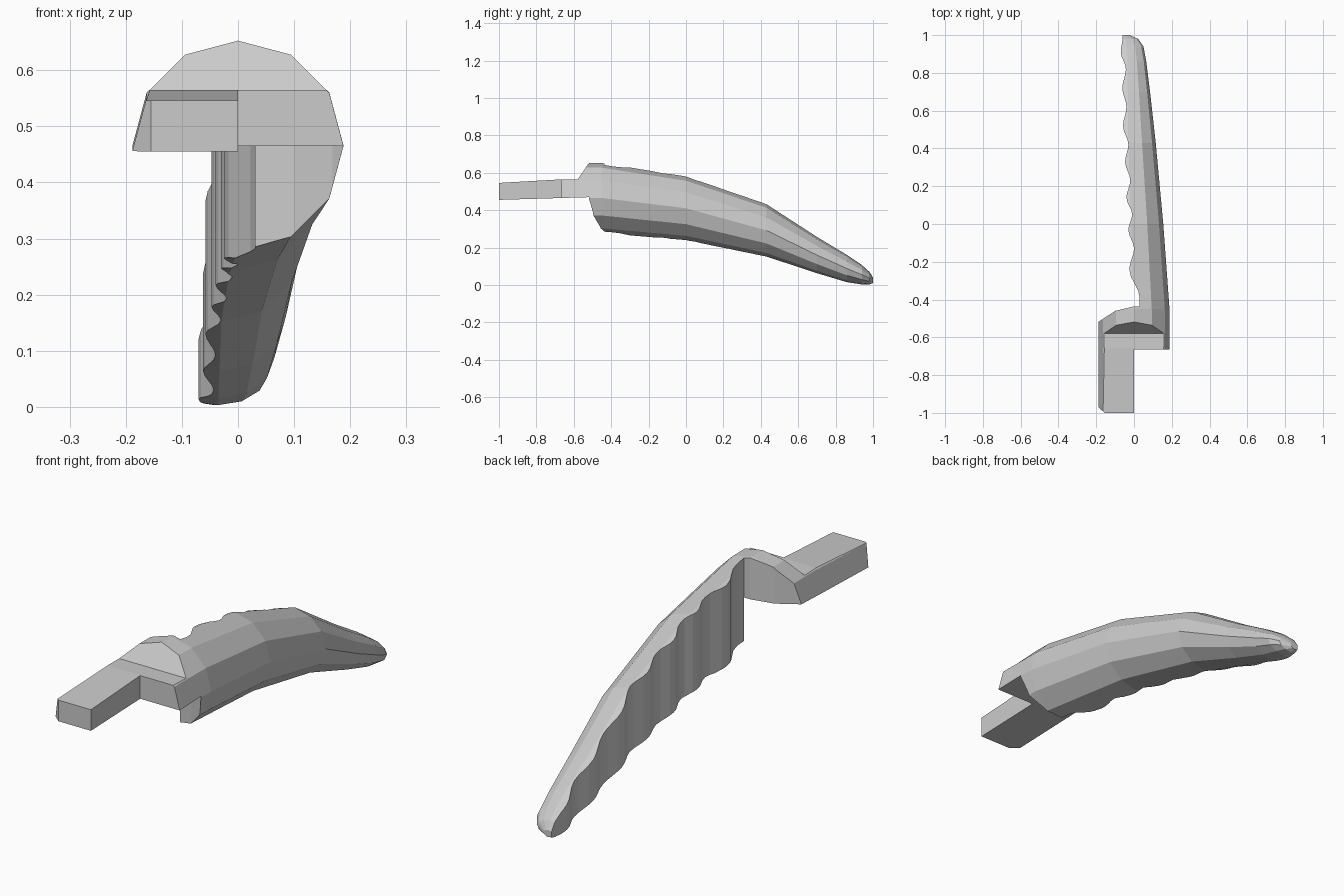
import bpy, bmesh, math

if "Cube" in bpy.data.objects:
    bpy.data.objects.remove(bpy.data.objects["Cube"])

def finish(name, bm):
    bmesh.ops.recalc_face_normals(bm, faces=bm.faces)
    me = bpy.data.meshes.new(name)
    bm.to_mesh(me)
    bm.free()
    ob = bpy.data.objects.new(name, me)
    bpy.context.collection.objects.link(ob)
    return ob

def loft(name, rings, sides=12):
    """Skin elliptical rings (y, cx, cz, rx, rz)."""
    bm = bmesh.new()
    loops = []
    for y, cx, cz, rx, rz in rings:
        loops.append([bm.verts.new((cx + rx * math.cos(2 * math.pi * i / sides), y,
                                    cz + rz * math.sin(2 * math.pi * i / sides)))
                      for i in range(sides)])
    for a, b in zip(loops, loops[1:]):
        for i in range(sides):
            j = (i + 1) % sides
            bm.faces.new((a[i], a[j], b[j], b[i]))
    bm.faces.new(loops[0])
    bm.faces.new(loops[-1])
    return finish(name, bm)

def prism(name, pts, bottom, top):
    """Vertical prism from a plan; bottom and top give z at a point."""
    bm = bmesh.new()
    lo = [bm.verts.new((x, y, bottom(y))) for x, y in pts]
    hi = [bm.verts.new((x, y, top(y))) for x, y in pts]
    bm.faces.new(lo)
    bm.faces.new(hi)
    for i in range(len(pts)):
        j = (i + 1) % len(pts)
        bm.faces.new((lo[i], lo[j], hi[j], hi[i]))
    return finish(name, bm)

def boolean(ob, cutter, op):
    m = ob.modifiers.new(op, 'BOOLEAN')
    m.object, m.operation, m.solver = cutter, op, 'EXACT'
    bpy.context.view_layer.objects.active = ob
    bpy.ops.object.modifier_apply(modifier=m.name)
    bpy.data.objects.remove(cutter, do_unlink=True)

# full curved, tapering body
claw = loft("claw_half", [
    (-1.05, 0, .448, .19, .19), (-.64, 0, .466, .188, .188), (-.45, 0, .465, .188, .187),
    (0, -.015, .41, .17, .17), (.43, -.03, .292, .145, .14), (.7, -.033, .16, .118, .097),
    (.86, -.035, .088, .1, .073), (.94, -.037, .055, .087, .052),
    (.98, -.04, .037, .062, .034), (1.0, -.045, .025, .022, .015)])

# wavy toothed edge: extremes joined by half cosine waves
ext = [(.03, -.39), (-.025, -.24), (0, -.13), (-.03, -.03), (-.01, .05), (-.04, .14),
       (-.02, .23), (-.047, .33), (-.03, .42), (-.058, .52), (-.04, .62), (-.062, .72),
       (-.043, .82), (-.07, .91), (-.06, .99), (-.06, 1.05)]
wave = [(.03, -.437)]
for (x0, y0), (x1, y1) in zip(ext, ext[1:]):
    for k in range(4):
        t = k / 4
        wave.append((x0 + (x1 - x0) * (1 - math.cos(math.pi * t)) / 2, y0 + (y1 - y0) * t))
wave.append(ext[-1])
keep = prism("keep_body", wave + [(.3, 1.05), (.3, -.57), (.188, -.52), (.168, -.498), (.1, -.458)],
             lambda y: -.2, lambda y: .9)

# hinge and tab: upper half only
hinge = prism("keep_hinge", [
    (0, -1), (0, -.665), (.28, -.665), (.28, -.4), (.05, -.4), (.05, -.4365), (0, -.4365),
    (-.1, -.46), (-.188, -.518), (-.3, -.57), (-.3, -.97), (-.189, -.97), (-.155, -1)],
    lambda y: .467 + .03 * (y + .6), lambda y: .91)
boolean(keep, hinge, 'UNION')
boolean(claw, keep, 'INTERSECT')

# sloped shoulder and flat top of the tab
bm = bmesh.new()
prof = [(-1.1, .54), (-.66, .565), (-.58, .563), (-.517, .655), (-.517, .9), (-1.1, .9)]
f = bm.faces.new([bm.verts.new((-.4, y, z)) for y, z in prof])
g = bmesh.ops.extrude_face_region(bm, geom=[f])
bmesh.ops.translate(bm, vec=(.8, 0, 0),
                    verts=[v for v in g["geom"] if isinstance(v, bmesh.types.BMVert)])
boolean(claw, finish("shoulder_cut", bm), 'DIFFERENCE')
